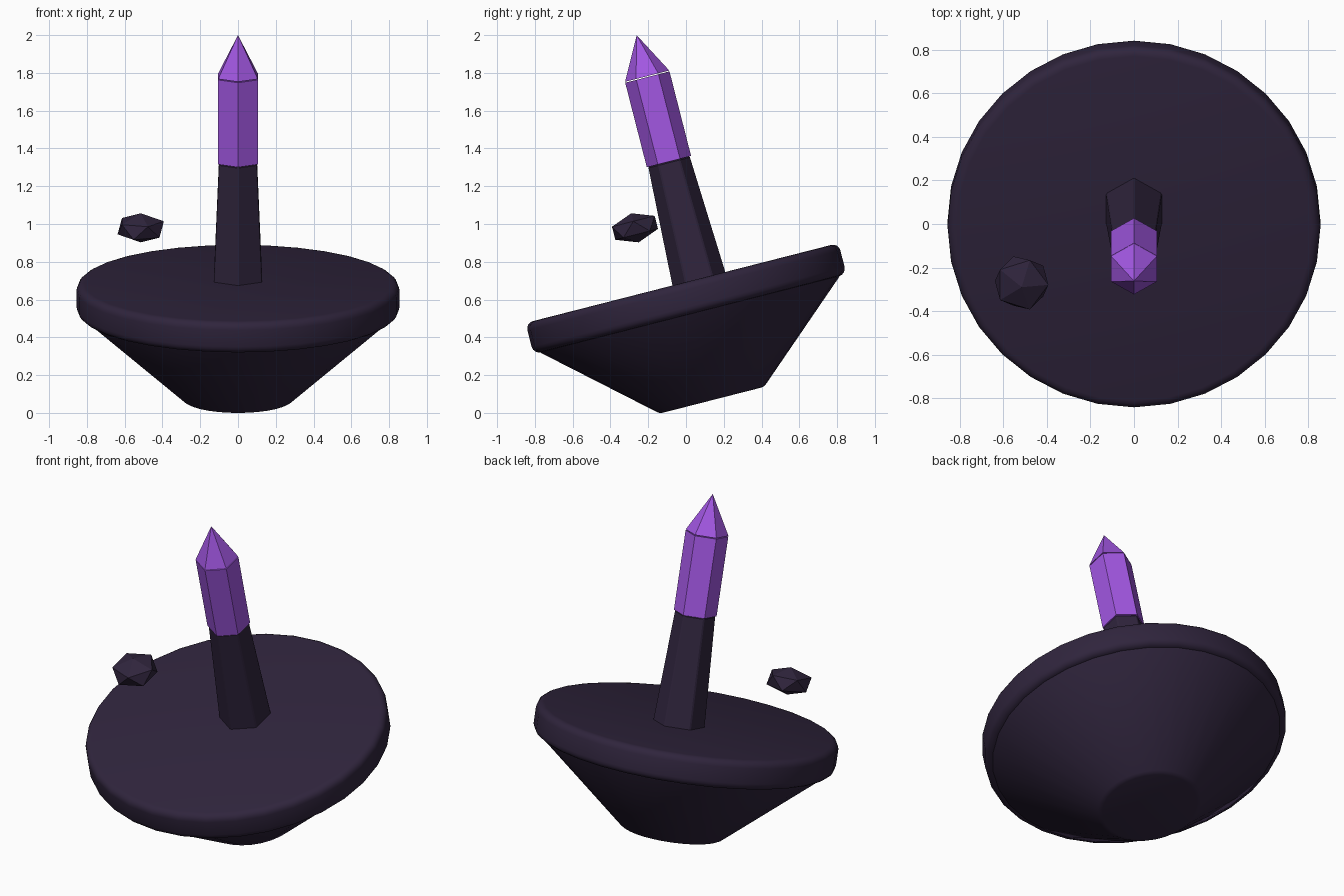
import bpy, bmesh, math
from mathutils import Matrix

if "Cube" in bpy.data.objects:
    bpy.data.objects.remove(bpy.data.objects["Cube"])

# Everything is built upright around the disc centre, then tilted together
TILT = Matrix.Translation((0, 0, 0.605)) @ Matrix.Rotation(0.25, 4, 'X')


def material(name, rgb):
    m = bpy.data.materials.new(name)
    m.diffuse_color = (*rgb, 1)
    m.use_nodes = True
    m.node_tree.nodes["Principled BSDF"].inputs["Base Color"].default_value = m.diffuse_color
    return m


STONE = material("dark_purple_stone", (0.029, 0.018, 0.046))
CRYSTAL = material("violet_crystal", (0.36, 0.095, 0.76))


def finish(name, bm, mat, smooth=False):
    bmesh.ops.recalc_face_normals(bm, faces=bm.faces)
    bm.transform(TILT)
    mesh = bpy.data.meshes.new(name)
    bm.to_mesh(mesh)
    bm.free()
    mesh.materials.append(mat)
    ob = bpy.data.objects.new(name, mesh)
    bpy.context.collection.objects.link(ob)
    if smooth:
        bpy.ops.object.select_all(action='DESELECT')
        ob.select_set(True)
        bpy.context.view_layer.objects.active = ob
        bpy.ops.object.shade_smooth_by_angle(angle=math.radians(35))
    return ob


def tapered(name, sides, r1, r2, z1, z2, mat, y=0, turn=0, bevel=0, segments=2, smooth=False):
    """Cone or prism from z1 to z2 with optionally softened edges."""
    bm = bmesh.new()
    bmesh.ops.create_cone(
        bm, cap_ends=True, segments=sides, radius1=r1, radius2=r2, depth=z2 - z1,
        matrix=Matrix.Translation((0, y, (z1 + z2) / 2)) @ Matrix.Rotation(turn, 4, 'Z'))
    if bevel:
        edges = [e for e in bm.edges if e.calc_face_angle(0) > math.radians(30)]
        bmesh.ops.bevel(bm, geom=edges, offset=bevel, segments=segments,
                        profile=0.5, affect='EDGES', clamp_overlap=True)
    return finish(name, bm, mat, smooth)


# Tilted island: rounded disc over a tapering underside
tapered("disc", 32, 0.855, 0.855, -0.085, 0.085, STONE, bevel=0.04, segments=4, smooth=True)
tapered("underside", 32, 0.285, 0.825, -0.555, -0.08, STONE, bevel=0.015, smooth=True)

# Hexagonal pillar with a corner facing front
tapered("pillar", 6, 0.148, 0.116, 0.07, 0.725, STONE, y=0.092, bevel=0.006, segments=1)

# Crystal shaft and its pointed tip, separated by a hairline gap
tapered("crystal_shaft", 6, 0.121, 0.121, 0.725, 1.187, CRYSTAL, y=0.092)
tapered("crystal_tip", 6, 0.121, 0.0, 1.192, 1.416, CRYSTAL, y=0.092)

# Floating squashed rock
bm = bmesh.new()
bmesh.ops.create_icosphere(
    bm, subdivisions=1, radius=0.137,
    matrix=Matrix.Translation((-0.515, -0.169, 0.43)) @ Matrix.Diagonal((1, 1, 0.58, 1)))
finish("floating_rock", bm, STONE)
